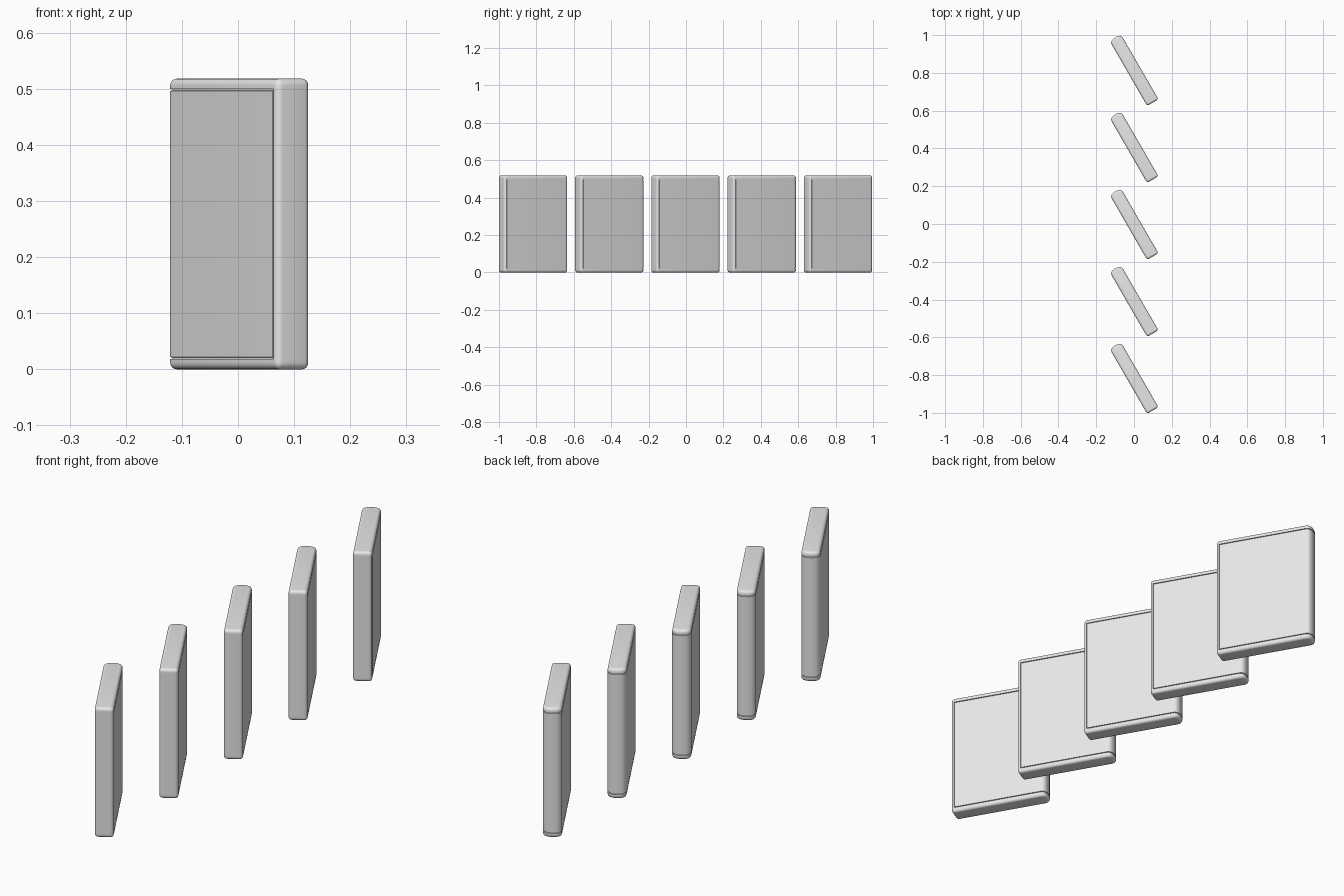
import bpy
import bmesh
from math import sin, cos, pi, radians, copysign

cube = bpy.data.objects.get("Cube")
if cube:
    bpy.data.objects.remove(cube)

HALF_LEN, HALF_THICK, HEIGHT = 0.199, 0.0347, 0.518
ROUND = 0.012        # edge rounding
SPINE = 0.024        # depth of the curved spine
RIM = 0.018          # cover inset at top and bottom
COUNT, SPACING = 5, 0.4075

grey = bpy.data.materials.new("light_grey")
grey.use_nodes = True
grey.diffuse_color = (0.8, 0.8, 0.8, 1)
grey.node_tree.nodes["Principled BSDF"].inputs["Base Color"].default_value = (0.8, 0.8, 0.8, 1)


def power(value, exponent):
    return copysign(abs(value) ** exponent, value)


def outline(d):
    """Book cross-section shrunk by d: rounded fore edge and curved spine."""
    pts = []
    for side, start in ((-1, -pi / 2), (1, 0)):
        for i in range(6):
            a = start + i / 5 * pi / 2
            pts.append((HALF_LEN - ROUND + (ROUND - d) * cos(a),
                        side * (HALF_THICK - ROUND) + (ROUND - d) * sin(a)))
    for i in range(17):
        a = pi / 2 + i / 16 * pi
        pts.append((SPINE - HALF_LEN + (SPINE - d) * power(cos(a), 0.85),
                    (HALF_THICK - d) * power(sin(a), 0.85)))
    return pts


def build_book():
    bm = bmesh.new()
    # Stack of rings with rounded top and bottom rims
    levels = []
    for i in range(6):
        a = i / 5 * pi / 2
        levels.append((ROUND * (1 - sin(a)), ROUND * (1 - cos(a)) * 0.95))
    levels = [(z, d) for z, d in [(ROUND * (1 - cos(i / 5 * pi / 2)),
                                   0.95 * ROUND * (1 - sin(i / 5 * pi / 2))) for i in range(6)]]
    levels.append((RIM, 0))
    levels += [(HEIGHT - z, d) for z, d in reversed(levels)]
    rings = [[bm.verts.new((x, y, z)) for x, y in outline(d)] for z, d in levels]
    n = len(rings[0])
    bm.faces.new(rings[0][::-1])
    bm.faces.new(rings[-1])
    for low, high in zip(rings, rings[1:]):
        for i in range(n):
            j = (i + 1) % n
            bm.faces.new((low[i], low[j], high[j], high[i]))
    bm.normal_update()
    # Cover wrapping both sides and the spine, set off by a narrow groove
    cover = [f for f in bm.faces
             if all(RIM - 0.001 < v.co.z < HEIGHT - RIM + 0.001 for v in f.verts)
             and f.calc_center_median().x < HALF_LEN - ROUND - 0.001]
    for width, depth in ((0.0006, -0.004), (0.0025, 0), (0.0006, 0.004)):
        bmesh.ops.inset_region(bm, faces=cover, thickness=width, depth=depth,
                               use_even_offset=True)
    bmesh.ops.recalc_face_normals(bm, faces=bm.faces)
    mesh = bpy.data.meshes.new("book")
    bm.to_mesh(mesh)
    bm.free()
    mesh.materials.append(grey)
    return mesh


# Row of five angled books
book_mesh = build_book()
for k in range(COUNT):
    book = bpy.data.objects.new(f"book_{k + 1}", book_mesh)
    bpy.context.collection.objects.link(book)
    book.location.y = (k - (COUNT - 1) / 2) * SPACING
    book.rotation_euler.z = radians(-60)
    book.select_set(True)
    bpy.context.view_layer.objects.active = book
    if k == 0:
        bpy.ops.object.select_all(action='DESELECT')
        book.select_set(True)
        bpy.ops.object.shade_smooth_by_angle(angle=radians(35))
